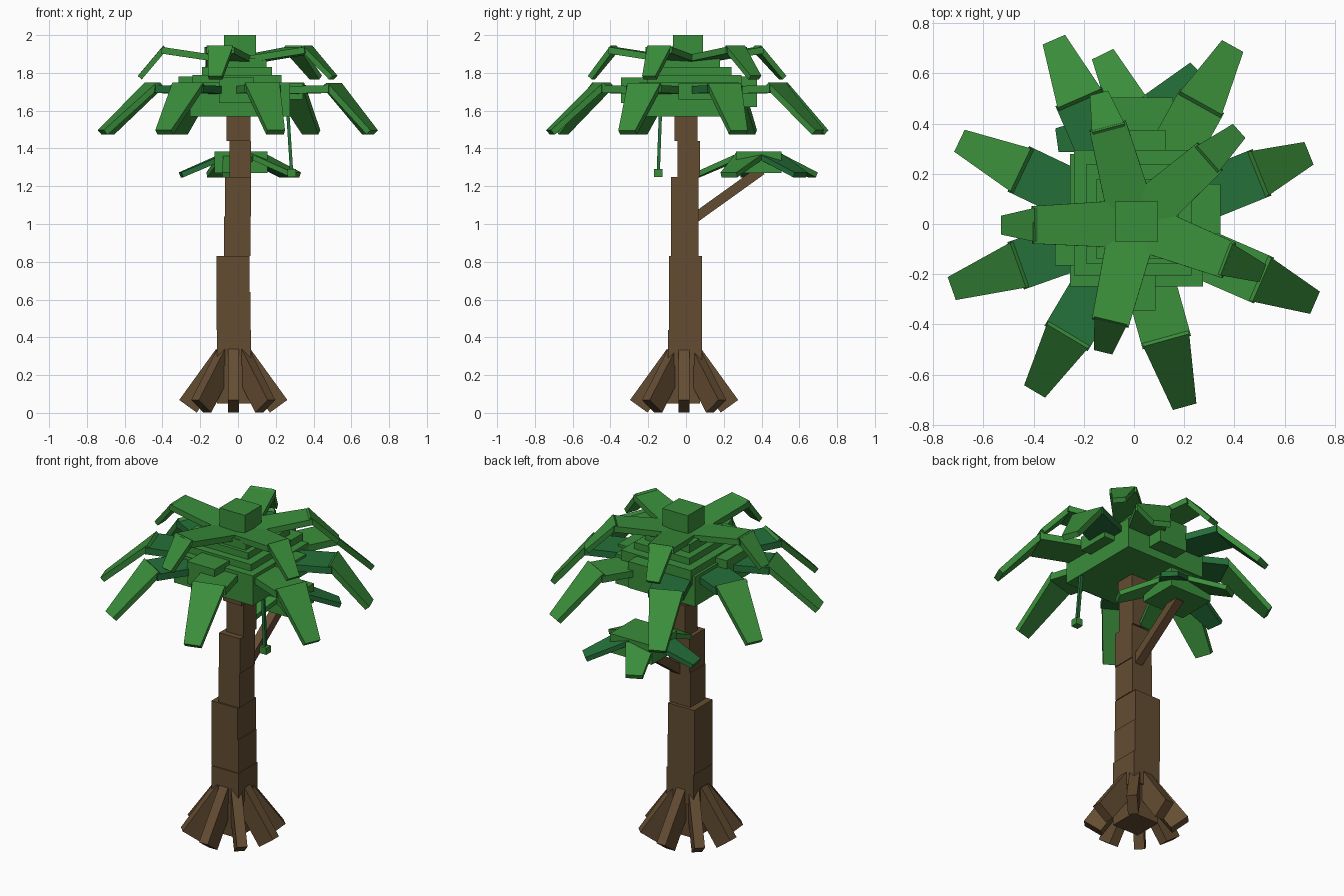
import bpy, bmesh, math
from mathutils import Vector

if "Cube" in bpy.data.objects:
    bpy.data.objects.remove(bpy.data.objects["Cube"])


def material(name, col):
    m = bpy.data.materials.new(name)
    m.diffuse_color = (*col, 1)
    m.use_nodes = True
    m.node_tree.nodes["Principled BSDF"].inputs["Base Color"].default_value = m.diffuse_color
    return m


BARK = material("bark brown", (0.127, 0.073, 0.032))
LEAF = material("leaf green", (0.042, 0.270, 0.043))
DARK = material("dark leaf green", (0.018, 0.165, 0.042))


def hull(name, points, mat):
    """Flat-sided solid around eight corner points."""
    bm = bmesh.new()
    for p in points:
        bm.verts.new(p)
    bmesh.ops.convex_hull(bm, input=bm.verts)
    bmesh.ops.dissolve_limit(bm, angle_limit=0.01, verts=bm.verts, edges=bm.edges)
    bmesh.ops.recalc_face_normals(bm, faces=bm.faces)
    me = bpy.data.meshes.new(name)
    bm.to_mesh(me)
    bm.free()
    me.materials.append(mat)
    ob = bpy.data.objects.new(name, me)
    bpy.context.collection.objects.link(ob)
    return ob


def box(name, x0, x1, y0, y1, z0, z1, mat):
    return hull(name, [(x, y, z) for x in (x0, x1) for y in (y0, y1) for z in (z0, z1)], mat)


def beam(name, p0, p1, w0, w1, t, side, mat):
    """Tapered plank from p0 to p1, widths along side, thickness t."""
    p0, p1, side = Vector(p0), Vector(p1), Vector(side).normalized()
    up = (p1 - p0).cross(side).normalized()
    pts = [p + side * (s * w / 2) + up * (u * t / 2)
           for p, w in ((p0, w0), (p1, w1)) for s in (-1, 1) for u in (-1, 1)]
    return hull(name, pts, mat)


def radial(name, c, deg, a, b, w0, w1, t, mat):
    """Plank running outward from centre c; a and b are (radius, height)."""
    an = math.radians(deg)
    d, s = Vector((math.cos(an), math.sin(an), 0)), (-math.sin(an), math.cos(an), 0)
    base = Vector((c[0], c[1], 0))
    p, q = (base + d * r + Vector((0, 0, z)) for r, z in (a, b))
    return beam(name, p, q, w0, w1, t, s, mat)


# trunk: stacked, slightly shifted blocks
for b in [(-.11, .065, -.10, .075, .05, .25), (-.11, .07, -.095, .085, .25, .44),
          (-.115, .065, -.09, .085, .44, .64), (-.115, .06, -.09, .085, .64, .83),
          (-.075, .065, -.08, .065, .83, 1.04), (-.07, .07, -.08, .065, 1.04, 1.25),
          (-.045, .07, -.045, .075, 1.25, 1.44), (-.06, .065, -.06, .06, 1.44, 1.62)]:
    box("trunk_block", *b, BARK)

# roots: eight slanted planks around the foot
for i in range(8):
    radial("root", (-.025, -.01), i * 45, (.045, .305), (.24, .035), .058, .058, .114, BARK)

# side branch with its small leaf cluster
beam("side_branch", (.02, .03, 1.02), (.02, .40, 1.285), .05, .05, .052, (1, 0, 0), BARK)
box("cluster_core", -.125, .155, .265, .505, 1.27, 1.385, LEAF)
for deg, mat in ((44, DARK), (116, LEAF), (188, DARK), (260, LEAF), (332, LEAF)):
    radial("cluster_leaf", (.02, .38), deg, (.08, 1.365), (.325, 1.26), .17, .095, .028, mat)

# crown: stacked blocks with one bump on each side
for b in [(-.255, .275, -.25, .28, 1.57, 1.75), (-.24, .23, -.205, .295, 1.70, 1.79),
          (-.19, .18, -.16, .24, 1.75, 1.83), (-.15, .15, -.14, .18, 1.80, 1.88),
          (-.06, .125, .10, .375, 1.62, 1.78), (-.10, .085, -.345, -.1, 1.64, 1.775),
          (-.315, -.1, -.165, .06, 1.66, 1.78), (.1, .345, -.04, .16, 1.66, 1.745)]:
    box("crown_block", *b, LEAF)
box("crown_top", -.075, .095, -.07, .09, 1.85, 2.0, LEAF)

# lower fronds: angle, elbow radius, tip radius, inner colour
for deg, re, rt, mat in [(22, .55, .75, DARK), (61, .56, .81, LEAF), (113.5, .555, .80, DARK),
                         (154.5, .51, .77, DARK), (199.5, .50, .77, DARK), (239.3, .53, .775, DARK),
                         (285.5, .49, .755, LEAF), (336.5, .565, .785, LEAF)]:
    radial("lower_frond_inner", (0, 0), deg, (.1, 1.705), (re, 1.715), .20, .20, .04, mat)
    radial("lower_frond_outer", (0, 0), deg, (re - .02, 1.737), (rt - .01, 1.485), .19, .097, .032, LEAF)

# upper fronds: rise slightly, then droop
for deg, rt in ((41.5, .56), (105, .54), (180.5, .53), (256.5, .525), (339, .55)):
    radial("upper_frond_inner", (0, 0), deg, (.04, 1.865), (.405, 1.92), .19, .15, .035, LEAF)
    radial("upper_frond_outer", (0, 0), deg, (.385, 1.935), (rt - .01, 1.775), .135, .075, .028, LEAF)

# hanging vine with a small bud
beam("vine", (.258, -.132, 1.68), (.284, -.147, 1.27), .017, .017, .017, (0, 1, 0), DARK)
box("vine_bud", .263, .307, -.169, -.125, 1.25, 1.29, LEAF)
